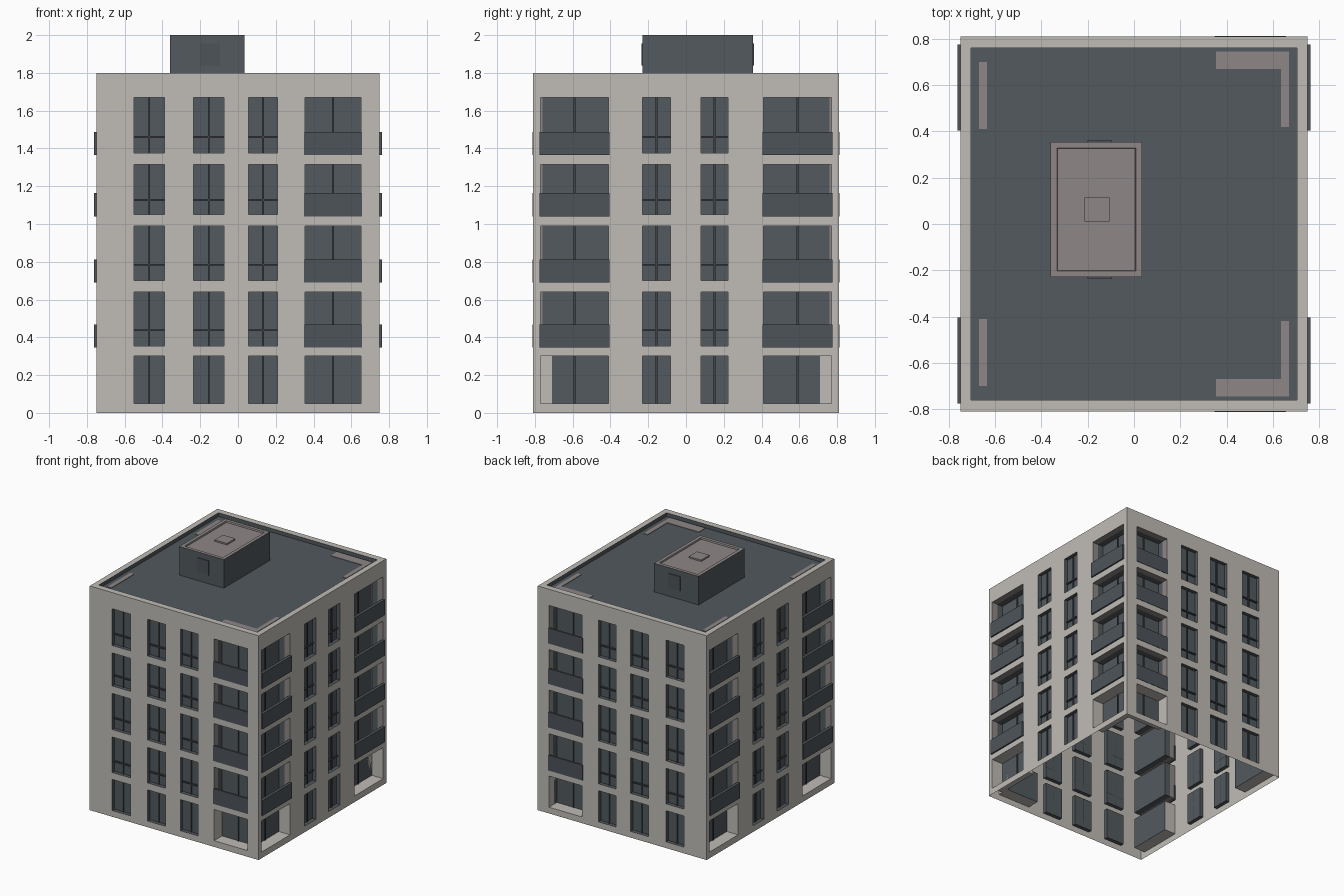
import bpy, bmesh

if "Cube" in bpy.data.objects:
    bpy.data.objects.remove(bpy.data.objects["Cube"])

HX, HY, TOP, ROOF = 0.75, 0.81, 1.80, 1.77


def material(name, rgb):
    m = bpy.data.materials.new(name)
    m.diffuse_color = (*rgb, 1)
    m.use_nodes = True
    m.node_tree.nodes["Principled BSDF"].inputs["Base Color"].default_value = m.diffuse_color
    return m


WALL = material("warm grey plaster", (0.53, 0.505, 0.47))
DARK = material("slate grey", (0.085, 0.10, 0.11))
MID = material("mid grey concrete", (0.27, 0.245, 0.24))
RAIL = material("railing grey", (0.075, 0.088, 0.10))
BAR = material("window frame grey", (0.05, 0.058, 0.066))
MATS = [WALL, DARK, MID]


def finish(name, bm, mats):
    bmesh.ops.remove_doubles(bm, verts=bm.verts, dist=1e-5)
    me = bpy.data.meshes.new(name)
    bm.to_mesh(me)
    bm.free()
    for m in mats:
        me.materials.append(m)
    ob = bpy.data.objects.new(name, me)
    bpy.context.collection.objects.link(ob)
    return ob


def add_box(bm, a, b):
    lo = [min(p, q) for p, q in zip(a, b)]
    hi = [max(p, q) for p, q in zip(a, b)]
    r = bmesh.ops.create_cube(bm, size=1)
    for v in r["verts"]:
        v.co = [(l + h) / 2 + c * (h - l) for l, h, c in zip(lo, hi, v.co)]
    return r["verts"]


def quad(bm, pts, mat, flip=False):
    f = bm.faces.new([bm.verts.new(p) for p in (pts[::-1] if flip else pts)])
    f.material_index = mat


ROWS = [(0.05, 0.30), (0.355, 0.64), (0.70, 0.99), (1.05, 1.315), (1.375, 1.67)]
# (start, end, is it a loggia)
LONG = [(-0.55, -0.39, 0), (-0.235, -0.075, 0), (0.055, 0.21, 0), (0.355, 0.65, 1)]
SIDE = [(-0.77, -0.41, 1), (-0.23, -0.083, 0), (0.08, 0.223, 0), (0.41, 0.77, 1)]


def facade(name, cols, half, place, flip, out):
    """Thin wall with recessed openings, plus its window bars and railings."""
    bm, bars, rails = bmesh.new(), bmesh.new(), bmesh.new()
    us = [-half] + [c for w in cols for c in w[:2]] + [half]
    vs = [0] + [c for r in ROWS for c in r] + [TOP]

    def ring(u0, u1, v0, v1, d):
        return [place(u0, v0, d), place(u1, v0, d), place(u1, v1, d), place(u0, v1, d)]

    for i in range(len(us) - 1):
        for j in range(len(vs) - 1):
            u0, u1, v0, v1 = us[i], us[i + 1], vs[j], vs[j + 1]
            if not (i % 2 and j % 2):
                quad(bm, ring(u0, u1, v0, v1, 0), 0, flip)
                continue
            big, row = cols[i // 2][2], j // 2
            # reveals, in two depth steps for the deep loggias
            depths = [0, 0.05, 0.10] if big else [0, 0.03]
            if not big:
                tones = [1]
            else:
                tones = [0, 0] if row == 0 else [2, 1]
            for d0, d1, tone in zip(depths, depths[1:], tones):
                a, b = ring(u0, u1, v0, v1, d0), ring(u0, u1, v0, v1, d1)
                for k in range(4):
                    n = (k + 1) % 4
                    quad(bm, [a[k], a[n], b[n], b[k]], tone, flip)
            # glazing
            D = depths[-1]
            quad(bm, ring(u0, u1, v0, v1, D), 1, flip)
            c, t = (u0 + u1) / 2, 0.005
            add_box(bars, place(c - t, v0, D), place(c + t, v1, D - 0.008))
            if row and not big:
                h = v0 + 0.29 * (v1 - v0)
                add_box(bars, place(u0, h - t, D), place(u1, h + t, D - 0.012))
            # balcony railing panels
            if row and big:
                add_box(rails, place(u0 - 0.006, v0 - 0.01, 0.012),
                        place(u1 + 0.006, v0 + 0.113, -out))
    finish(name + "_wall", bm, MATS)
    finish(name + "_window_bars", bars, [BAR])
    finish(name + "_balcony_railings", rails, [RAIL])


facade("front", LONG, HX, lambda u, v, d: (u, -HY + d, v), False, 0.003)
facade("back", LONG, HX, lambda u, v, d: (u, HY - d, v), True, 0.003)
facade("right", SIDE, HY, lambda u, v, d: (HX - d, u, v), False, 0.012)
facade("left", SIDE, HY, lambda u, v, d: (-HX + d, u, v), True, 0.012)

# parapet and flat roof
bm = bmesh.new()


def loop(x, y, z):
    return [(-x, -y, z), (x, -y, z), (x, y, z), (-x, y, z)]


o, i1, i2 = loop(HX, HY, TOP), loop(0.705, 0.76, TOP), loop(0.705, 0.76, ROOF)
for k in range(4):
    n = (k + 1) % 4
    quad(bm, [o[k], o[n], i1[n], i1[k]], 0)
    quad(bm, [i1[k], i1[n], i2[n], i2[k]], 1)
quad(bm, i2, 1)
finish("parapet_and_roof", bm, MATS)

# pale corner strips on the roof
bm = bmesh.new()
for s in (-1, 1):
    add_box(bm, (0.355, s * 0.67, ROOF), (0.67, s * 0.745, ROOF + 0.004))
    add_box(bm, (0.635, s * 0.42, ROOF), (0.67, s * 0.67, ROOF + 0.004))
    add_box(bm, (-0.67, s * 0.41, ROOF), (-0.635, s * 0.70, ROOF + 0.004))
finish("roof_corner_strips", bm, [MID])

# stair housing with a pale, sunken top
bm = bmesh.new()
add_box(bm, (-0.36, -0.23, ROOF), (0.035, 0.355, 2.0))
bm.normal_update()
top = max(bm.faces, key=lambda f: f.calc_center_median().z)
top.material_index = 1
rim = bmesh.ops.inset_region(bm, faces=[top], thickness=0.038)["faces"]
for f in rim:
    f.material_index = 1
inner = bmesh.ops.inset_region(bm, faces=[top], thickness=0.004)["faces"]
for v in top.verts:
    v.co.z -= 0.012
finish("stair_housing", bm, [DARK, MID])

# hatch on the housing
bm = bmesh.new()
add_box(bm, (-0.215, 0.01, 1.985), (-0.105, 0.115, 2.0))
finish("housing_hatch", bm, [MID])

# small access panels on the front and back of the housing
bm = bmesh.new()
add_box(bm, (-0.20, -0.23, 1.84), (-0.095, -0.236, 1.955))
add_box(bm, (-0.20, 0.355, 1.84), (-0.095, 0.361, 1.955))
finish("housing_access_panels", bm, [RAIL])
